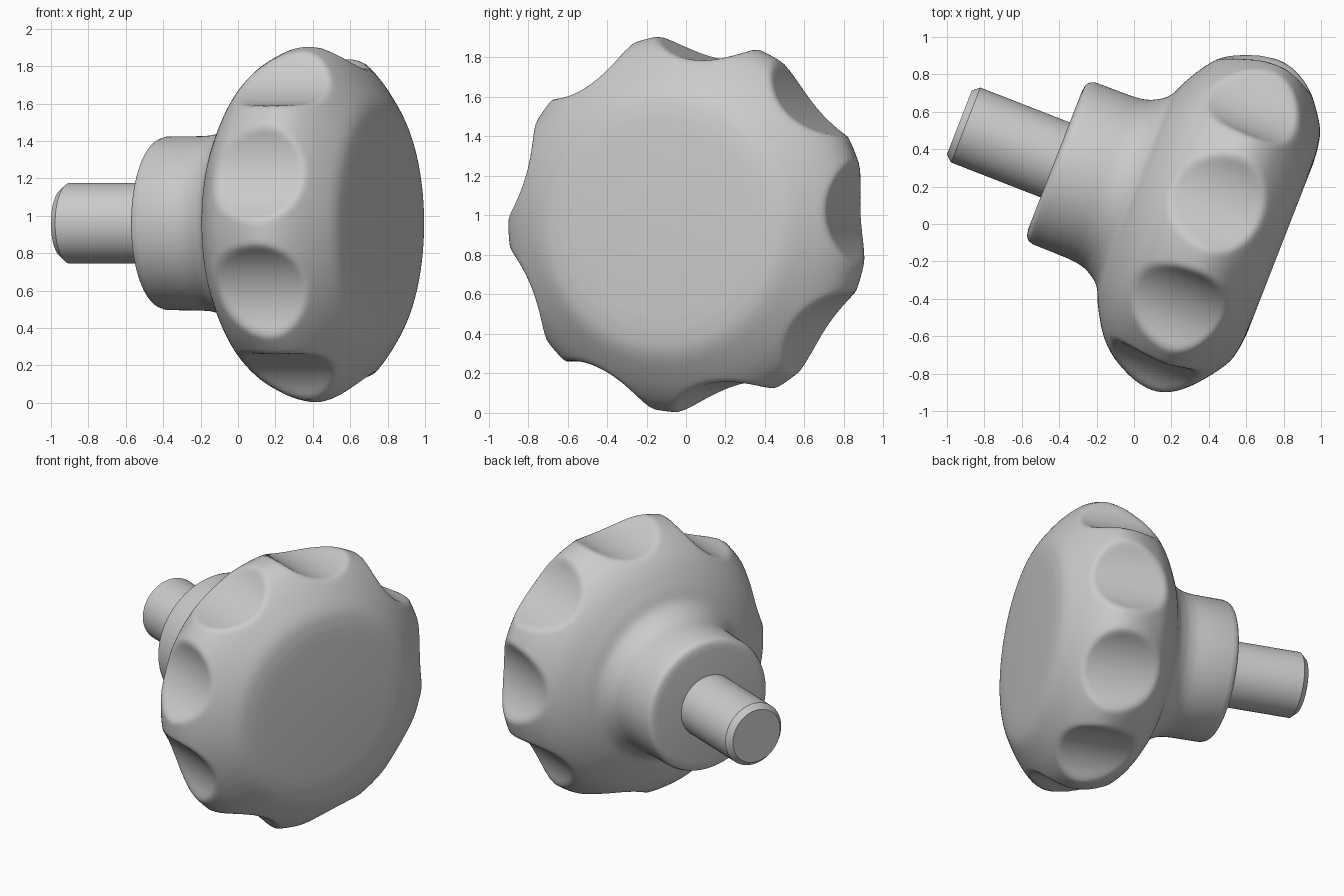
import bpy, bmesh, math
from mathutils import Vector

cube = bpy.data.objects.get("Cube")
if cube:
    bpy.data.objects.remove(cube)

TILT = math.radians(-21.3)
CENTRE = Vector((0.06, 0.155, 0.96))
SEGMENTS = 288
GRIPS = 9
GRIP_TURN = math.radians(17)
GRIP_RADIUS = 0.43
GRIP_FLOOR = 0.835
BLEND = 0.025


def smooth_path(points, steps):
    """Catmull-Rom curve through (axial, radial) points."""
    pts = [Vector(p) for p in points]
    pts = [2 * pts[0] - pts[1]] + pts + [2 * pts[-1] - pts[-2]]
    path = []
    for a, b, c, d in zip(pts, pts[1:], pts[2:], pts[3:]):
        for i in range(steps):
            t = i / steps
            path.append(0.5 * (2 * b + (c - a) * t + (2 * a - 5 * b + 4 * c - d) * t ** 2
                               + (3 * b - a - 3 * c + d) * t ** 3))
    return path + [pts[-2]]


def grip_limit(angle):
    """Radius of the finger-grip cylinder wall at this angle."""
    pitch = math.tau / GRIPS
    offset = (angle - GRIP_TURN + pitch / 2) % pitch - pitch / 2
    centre = GRIP_FLOOR + GRIP_RADIUS
    root = GRIP_RADIUS ** 2 - (centre * math.sin(offset)) ** 2
    return centre * math.cos(offset) - math.sqrt(root) if root > 0 else 2


def scalloped(radius, angle):
    """Cut the grip into the radius, with a softly rounded rim."""
    limit = grip_limit(angle)
    h = max(BLEND - abs(radius - limit), 0) / BLEND
    return min(radius, limit) - h * h * BLEND / 4


def lathe(name, profile, shape=lambda radius, angle: radius):
    """Spin a profile about local X and cap both ends."""
    bm = bmesh.new()
    rings = []
    for axial, radial in profile:
        ring = []
        for i in range(SEGMENTS):
            angle = math.tau * i / SEGMENTS
            r = shape(radial, angle)
            ring.append(bm.verts.new((axial, -r * math.cos(angle), r * math.sin(angle))))
        rings.append(ring)
    for low, high in zip(rings, rings[1:]):
        for i in range(SEGMENTS):
            j = (i + 1) % SEGMENTS
            bm.faces.new((low[i], low[j], high[j], high[i]))
    bm.faces.new(rings[0])
    bm.faces.new(rings[-1])
    bmesh.ops.recalc_face_normals(bm, faces=bm.faces)
    mesh = bpy.data.meshes.new(name)
    bm.to_mesh(mesh)
    bm.free()
    obj = bpy.data.objects.new(name, mesh)
    bpy.context.collection.objects.link(obj)
    obj.location = CENTRE
    obj.rotation_euler.z = TILT
    return obj


# Hub with a rounded back edge
hub = smooth_path([(-0.517, 0.395), (-0.51, 0.43), (-0.495, 0.452), (-0.465, 0.464)], 4)

# Fillet, bulging grip body and shallow crown
body = smooth_path([(-0.27, 0.466), (-0.2, 0.473), (-0.135, 0.495), (-0.067, 0.547),
                    (-0.022, 0.64), (0.037, 0.742), (0.095, 0.815), (0.175, 0.88),
                    (0.3, 0.94), (0.42, 0.958), (0.52, 0.925), (0.61, 0.85),
                    (0.7, 0.738), (0.748, 0.655), (0.768, 0.57), (0.776, 0.485)], 8)

knob = lathe("knob_body", hub + body, scalloped)

# Shaft with a chamfered tip
shaft = lathe("shaft", [(-1.067, 0.183), (-1.03, 0.215), (-0.45, 0.215)])

bpy.ops.object.select_all(action='DESELECT')
for part in (knob, shaft):
    part.select_set(True)
bpy.context.view_layer.objects.active = knob
bpy.ops.object.shade_smooth_by_angle(angle=math.radians(30))
